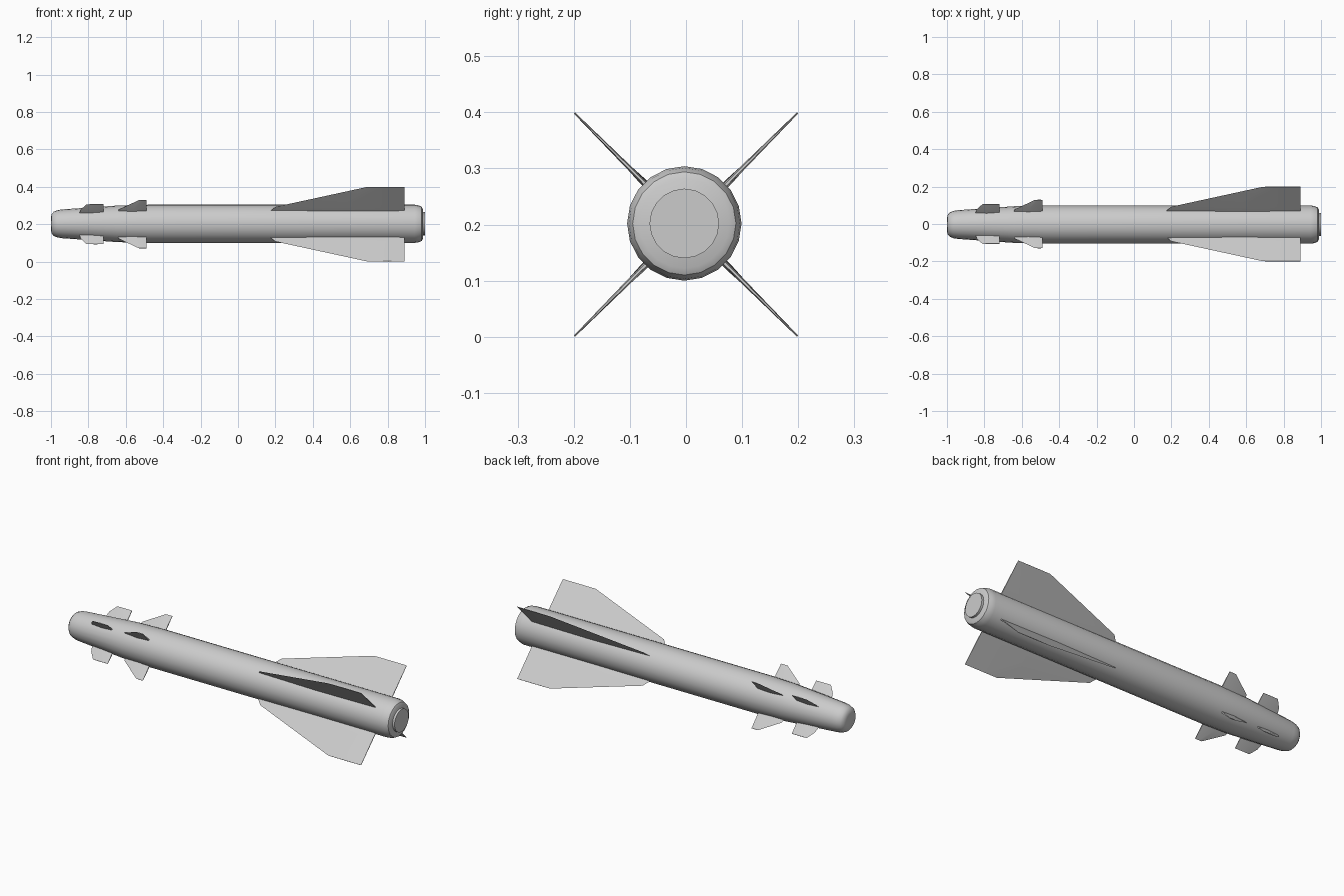
import bpy, bmesh, math
from mathutils import Matrix, Vector

if "Cube" in bpy.data.objects:
    bpy.data.objects.remove(bpy.data.objects["Cube"])

CY, CZ = -0.003, 0.202   # body axis
SIDES = 20


def finish(name, bm, angle=35):
    bmesh.ops.recalc_face_normals(bm, faces=bm.faces)
    me = bpy.data.meshes.new(name)
    bm.to_mesh(me)
    bm.free()
    ob = bpy.data.objects.new(name, me)
    bpy.context.collection.objects.link(ob)
    bpy.ops.object.select_all(action='DESELECT')
    ob.select_set(True)
    bpy.context.view_layer.objects.active = ob
    bpy.ops.object.shade_smooth_by_angle(angle=math.radians(angle))
    return ob


def lathe(name, profile, angle=35):
    """Revolve (x, radius) points around the body axis and cap both ends."""
    bm = bmesh.new()
    rings = []
    for x, r in profile:
        rings.append([bm.verts.new((x, CY + r * math.sin(2 * math.pi * i / SIDES),
                                    CZ + r * math.cos(2 * math.pi * i / SIDES)))
                      for i in range(SIDES)])
    for a, b in zip(rings, rings[1:]):
        for i in range(SIDES):
            j = (i + 1) % SIDES
            bm.faces.new((a[i], a[j], b[j], b[i]))
    bm.faces.new(rings[0])
    bm.faces.new(rings[-1])
    return finish(name, bm, angle)


def fin_set(name, sections):
    """Four fins in an X; sections are (radius, lead x, trail x, half thickness)."""
    for k in range(4):
        bm = bmesh.new()
        rot = Matrix.Rotation(math.radians(45 + 90 * k), 4, 'X')
        loops = []
        for r, x0, x1, t in sections:
            xm = x0 + (x1 - x0) * 0.5
            pts = [(x0, 0), (xm, t), (x1, t * 0.5), (x1, -t * 0.5), (xm, -t)]
            loops.append([bm.verts.new(rot @ Vector((x, d, r)) + Vector((0, 0, 0.2)))
                          for x, d in pts])
        for a, b in zip(loops, loops[1:]):
            for i in range(5):
                j = (i + 1) % 5
                bm.faces.new((a[i], a[j], b[j], b[i]))
        bm.faces.new(loops[0])
        bm.faces.new(loops[-1])
        finish(f"{name}_{k + 1}", bm, 30)


# Body tube with rounded nose and tapered tail
lathe("body", [(-1.0, 0.035), (-0.996, 0.052), (-0.985, 0.065), (-0.965, 0.073),
               (-0.94, 0.077), (-0.64, 0.098), (-0.48, 0.102), (0.945, 0.102),
               (0.965, 0.099), (0.982, 0.092), (0.988, 0.08)], 40)

# Rear exhaust plate
lathe("exhaust_plate", [(0.975, 0.062), (1.0, 0.062)])

# Large rear wings
fin_set("rear_wing", [(0.085, 0.17, 0.89, 0.005), (0.103, 0.175, 0.89, 0.005),
                      (0.131, 0.2, 0.89, 0.0045), (0.2815, 0.69, 0.89, 0.0015)])

# Small nose fins
fin_set("nose_fin", [(0.07, -0.852, -0.72, 0.005), (0.112, -0.84, -0.72, 0.005),
                     (0.15, -0.81, -0.72, 0.002)])

# Swept control fins
fin_set("control_fin", [(0.08, -0.645, -0.49, 0.006), (0.11, -0.638, -0.49, 0.006),
                        (0.182, -0.53, -0.49, 0.002)])
